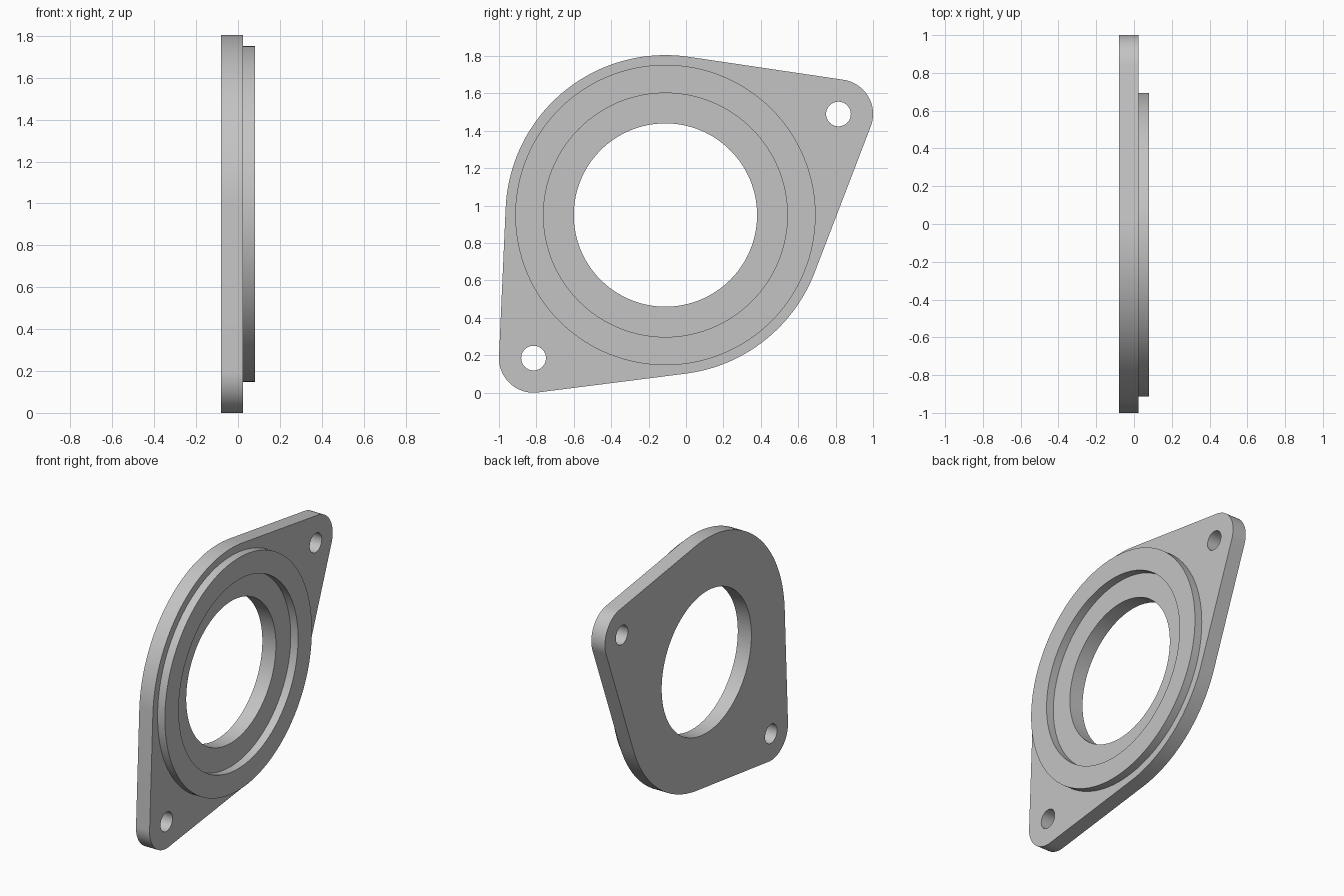
import bpy, bmesh
from math import sin, cos, acos, atan2, hypot, pi, tau, radians
from mathutils import Matrix

cube = bpy.data.objects.get("Cube")
if cube:
    bpy.data.objects.remove(cube, do_unlink=True)

# One plain grey for the whole flange
grey = bpy.data.materials.new("light_grey")
grey.use_nodes = True
colour = (0.55, 0.55, 0.55, 1)
grey.diffuse_color = colour
grey.node_tree.nodes["Principled BSDF"].inputs["Base Color"].default_value = colour

# Circles as (y, z, radius)
CENTRE = (-0.11, 0.95)
BODY = (*CENTRE, 0.855)
EARS = [(0.815, 1.49, 0.185), (-0.815, 0.185, 0.185)]
BOLT_RADIUS = 0.066
BACK, FACE, RIM = -0.08, 0.024, 0.08


def arc(y, z, r, start=0.0, sweep=tau, steps=128):
    return [(y + r * cos(start + sweep * i / steps),
             z + r * sin(start + sweep * i / steps)) for i in range(steps)]


def tangent_angle(a, b):
    """Direction of the outer tangent's normal, going anticlockwise from a to b."""
    dy, dz = b[0] - a[0], b[1] - a[1]
    return atan2(dz, dy) - acos((a[2] - b[2]) / hypot(dy, dz))


def tangent_outline(circles):
    """Closed outline of arcs joined by straight tangents."""
    points = []
    for i, c in enumerate(circles):
        start = tangent_angle(circles[i - 1], c)
        end = tangent_angle(c, circles[(i + 1) % len(circles)])
        sweep = (end - start) % tau
        steps = 40
        points += arc(*c, start, sweep, steps)
        points.append((c[0] + c[2] * cos(end), c[1] + c[2] * sin(end)))
    return points


def plate(name, loops, x0, x1):
    """Extrude an outline with holes from x0 to x1."""
    curve = bpy.data.curves.new(name + "_profile", 'CURVE')
    curve.dimensions = '2D'
    curve.fill_mode = 'BOTH'
    curve.extrude = (x1 - x0) / 2
    for loop in loops:
        spline = curve.splines.new('POLY')
        spline.points.add(len(loop) - 1)
        for p, (y, z) in zip(spline.points, loop):
            p.co = (y, z, 0, 1)
        spline.use_cyclic_u = True
    helper = bpy.data.objects.new(name + "_profile", curve)
    bpy.context.collection.objects.link(helper)
    bpy.context.view_layer.update()
    graph = bpy.context.evaluated_depsgraph_get()
    mesh = bpy.data.meshes.new_from_object(helper.evaluated_get(graph))
    bpy.data.objects.remove(helper, do_unlink=True)

    # Stand the profile up: its plane becomes y-z, its depth becomes x
    upright = Matrix(((0, 0, 1, (x0 + x1) / 2), (1, 0, 0, 0),
                      (0, 1, 0, 0), (0, 0, 0, 1)))
    bm = bmesh.new()
    bm.from_mesh(mesh)
    bm.transform(upright)
    bmesh.ops.remove_doubles(bm, verts=bm.verts, dist=1e-5)
    bmesh.ops.recalc_face_normals(bm, faces=bm.faces)
    bm.to_mesh(mesh)
    bm.free()

    mesh.name = name
    mesh.materials.clear()
    mesh.materials.append(grey)
    obj = bpy.data.objects.new(name, mesh)
    bpy.context.collection.objects.link(obj)
    bpy.ops.object.select_all(action='DESELECT')
    obj.select_set(True)
    bpy.context.view_layer.objects.active = obj
    bpy.ops.object.shade_smooth_by_angle(angle=radians(30))
    return obj


# Flange plate with two ears, a bore and two bolt holes
outline = tangent_outline([EARS[0], BODY, EARS[1], BODY])
bolts = [arc(y, z, BOLT_RADIUS, steps=48) for y, z, _ in EARS]
plate("flange_plate", [outline, arc(*CENTRE, 0.49)] + bolts, BACK, FACE)

# Raised ring around the bore
plate("raised_ring", [arc(*CENTRE, 0.803), arc(*CENTRE, 0.652)], FACE, RIM)
